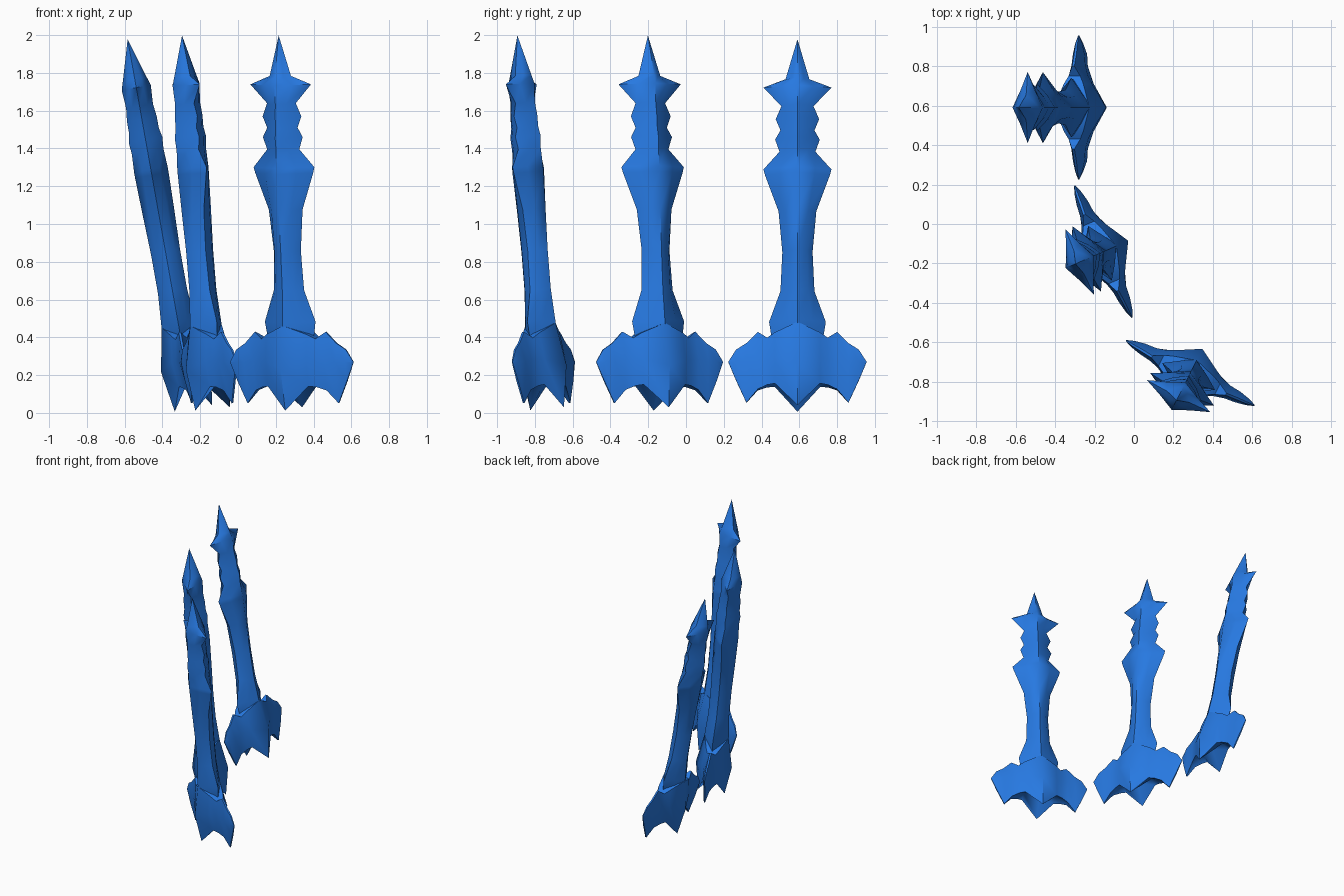
import bpy
import bmesh
from math import radians, atan2
from mathutils import Matrix, Vector

cube = bpy.data.objects.get("Cube")
if cube:
    bpy.data.objects.remove(cube, do_unlink=True)

blue = bpy.data.materials.new("bright_blue")
blue.use_nodes = True
blue.diffuse_color = (0.02, 0.19, 0.75, 1)
blue.node_tree.nodes["Principled BSDF"].inputs["Base Color"].default_value = (0.02, 0.19, 0.75, 1)

PIVOT = 0.27  # height of the widest line of the foot

# Shaft rings: height, half width, half depth, corner fullness (0.5 = diamond)
SHAFT = [
    (0.30, 0.11, 0.10, 0.5), (0.42, 0.14, 0.095, 0.5), (0.485, 0.15, 0.09, 0.53),
    (0.65, 0.09, 0.078, 0.62), (0.86, 0.08, 0.078, 0.64), (1.08, 0.10, 0.085, 0.6),
    (1.275, 0.172, 0.09, 0.53), (1.305, 0.18, 0.09, 0.52), (1.40, 0.095, 0.085, 0.58),
    (1.465, 0.118, 0.09, 0.55), (1.515, 0.09, 0.08, 0.58), (1.575, 0.115, 0.08, 0.55),
    (1.645, 0.085, 0.072, 0.57), (1.745, 0.18, 0.078, 0.48), (1.79, 0.063, 0.064, 0.54),
]
TIP = 2.005

# Foot columns: distance from middle, (depth, height) of top, belly and hem, height under the arch
FOOT = [
    (0.0, (0.09, 0.47), (0.135, 0.24), (0.10, 0.02), 0.17),
    (0.12, (0.05, 0.42), (0.07, 0.28), (0.055, 0.145), 0.17),
    (0.16, (0.03, 0.395), (0.05, 0.28), (0.04, 0.14), 0.15),
    (0.21, (0.006, 0.43), (0.036, 0.28), (0.02, 0.12), 0.125),
    (0.27, (0.006, 0.37), (0.03, 0.27), (0.004, 0.05), 0.052),
    (0.325, (0.005, 0.335), (0.018, 0.27), (0.005, 0.17), 0.172),
    (0.365, (0.002, 0.272), (0.003, 0.27), (0.002, 0.266), 0.267),
]


def skin(bm, loops):
    """Join successive closed loops of vertices with quads."""
    for a, b in zip(loops, loops[1:]):
        for i in range(len(a)):
            j = (i + 1) % len(a)
            bm.faces.new((a[i], a[j], b[j], b[i]))


def finish(bm, name, matrix):
    bmesh.ops.recalc_face_normals(bm, faces=bm.faces)
    mesh = bpy.data.meshes.new(name)
    bm.to_mesh(mesh)
    bm.free()
    mesh.materials.append(blue)
    mesh.transform(matrix)
    obj = bpy.data.objects.new(name, mesh)
    bpy.context.collection.objects.link(obj)
    bpy.ops.object.select_all(action="DESELECT")
    obj.select_set(True)
    bpy.context.view_layer.objects.active = obj
    bpy.ops.object.shade_smooth_by_angle(angle=radians(55))


def shaft(name, matrix):
    """Eight-sided shaft with flared collars and a pointed crown."""
    bm = bmesh.new()
    loops = []
    for z, w, d, k in SHAFT:
        outline = [(w, 0), (w * k, d * k), (0, d), (-w * k, d * k),
                   (-w, 0), (-w * k, -d * k), (0, -d), (w * k, -d * k)]
        loops.append([bm.verts.new((x, y, z - PIVOT)) for x, y in outline])
    skin(bm, loops)
    bm.faces.new(loops[0])
    tip = bm.verts.new((0, 0, TIP - PIVOT))
    top = loops[-1]
    for i in range(len(top)):
        bm.faces.new((top[i], top[(i + 1) % len(top)], tip))
    finish(bm, name, matrix)


def foot(name, matrix):
    """Winged foot with scalloped hem and four downward spikes."""
    bm = bmesh.new()
    columns = [(-c[0],) + c[1:] for c in reversed(FOOT[1:])] + FOOT
    loops = []
    for u, top, belly, hem, arch in columns:
        side = [top, belly, hem]
        outline = [(-v, z) for v, z in side] + [(0, arch)] + [(v, z) for v, z in reversed(side)]
        loops.append([bm.verts.new((u, v, z - PIVOT)) for v, z in outline])
    skin(bm, loops)
    bm.faces.new(loops[0])
    bm.faces.new(loops[-1])
    finish(bm, name, matrix)


# Place three leaning towers: centre, outward direction, lean in degrees
TOWERS = [
    ("back", (-0.28, 0.59), (-1, 0), 10.1),
    ("middle", (-0.155, -0.14), (-0.917, -0.40), 5.1),
    ("front", (0.285, -0.755), (-0.45, -0.89), 5.1),
]
for label, (x, y), (ox, oy), lean in TOWERS:
    turn = atan2(oy, ox) + radians(90)  # local -y points outward
    matrix = (Matrix.Translation(Vector((x, y, PIVOT)))
              @ Matrix.Rotation(turn, 4, "Z")
              @ Matrix.Rotation(radians(lean), 4, "X"))
    shaft(label + "_tower_shaft", matrix)
    foot(label + "_tower_foot", matrix)
